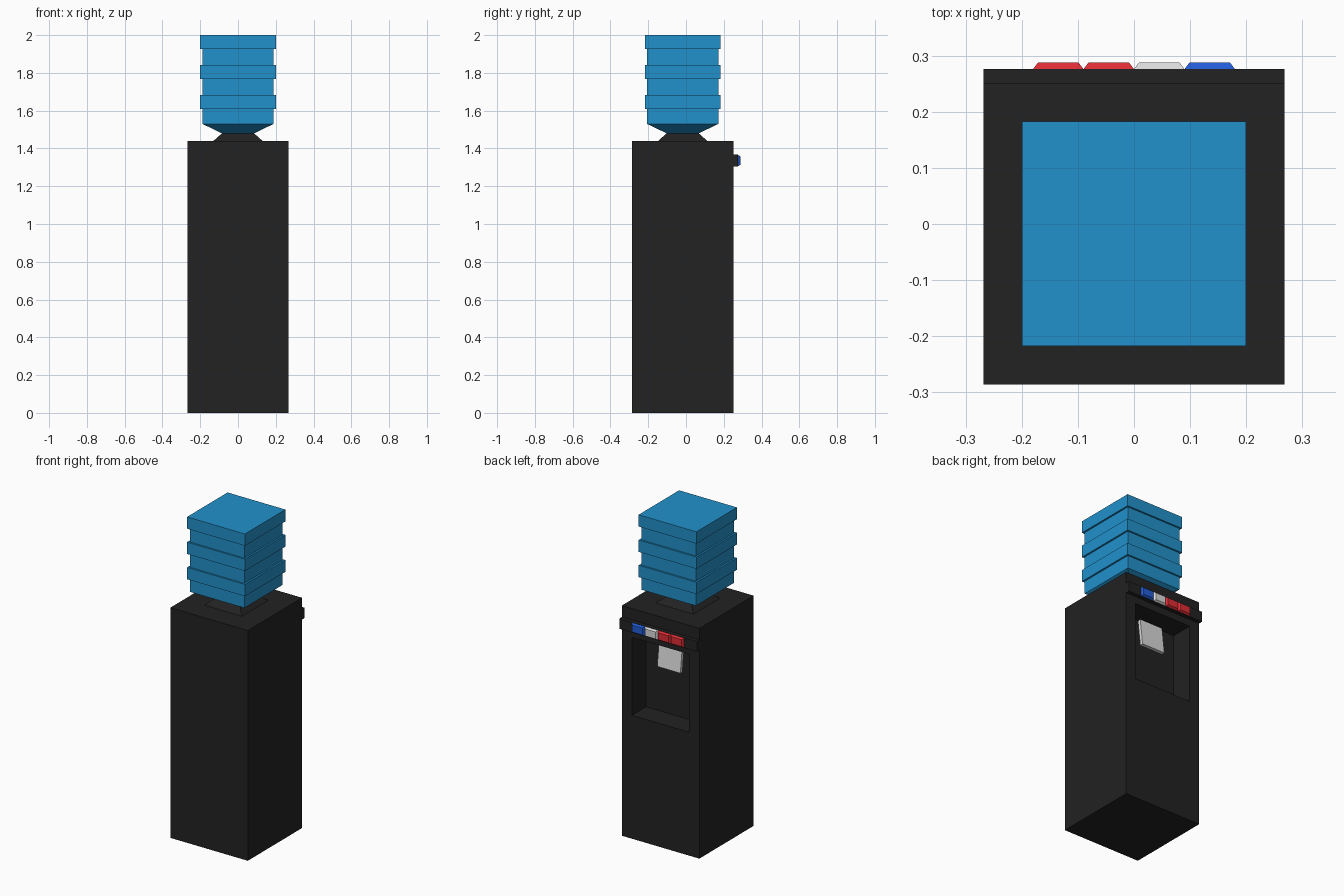
import bpy, bmesh
from math import radians
from mathutils import Matrix

if "Cube" in bpy.data.objects:
    bpy.data.objects.remove(bpy.data.objects["Cube"], do_unlink=True)


def material(name, r, g, b):
    m = bpy.data.materials.new(name)
    m.use_nodes = True
    m.diffuse_color = (r, g, b, 1)
    m.node_tree.nodes["Principled BSDF"].inputs["Base Color"].default_value = (r, g, b, 1)
    return m


BLACK = material("black plastic", 0.016, 0.016, 0.016)
WATER = material("bottle blue", 0.016, 0.285, 0.6)
RED = material("button red", 0.73, 0.027, 0.035)
BLUE = material("button blue", 0.016, 0.107, 0.68)
GREY = material("light grey", 0.7, 0.7, 0.7)


def finish(name, bm, mat):
    bmesh.ops.recalc_face_normals(bm, faces=bm.faces)
    mesh = bpy.data.meshes.new(name)
    bm.to_mesh(mesh)
    bm.free()
    mesh.materials.append(mat)
    obj = bpy.data.objects.new(name, mesh)
    bpy.context.collection.objects.link(obj)
    return obj


def loft(name, rings, mat, centre, turn=0):
    """Stack rectangles (half width, half depth, height), tilt about x, place."""
    bm = bmesh.new()
    loops = [[bm.verts.new((sx * hx, sy * hy, z))
              for sx, sy in ((-1, -1), (1, -1), (1, 1), (-1, 1))]
             for hx, hy, z in rings]
    for low, high in zip(loops, loops[1:]):
        for i in range(4):
            j = (i + 1) % 4
            bm.faces.new((low[i], low[j], high[j], high[i]))
    bm.faces.new(loops[0][::-1])
    bm.faces.new(loops[-1])
    bm.transform(Matrix.Translation(centre) @ Matrix.Rotation(radians(turn), 4, "X"))
    return finish(name, bm, mat)


MID_Y = -0.0175     # depth centre of cabinet and bottle
BACK_Y = 0.251      # face that carries the dispenser

# Cabinet with recessed dispensing niche
bm = bmesh.new()
bmesh.ops.create_cube(bm, size=1)
bm.transform(Matrix.Translation((0, MID_Y, 0.72)) @ Matrix.Diagonal((0.536, 0.537, 1.44, 1)))
panel = max(bm.faces, key=lambda f: f.calc_center_median().y)
bmesh.ops.inset_individual(bm, faces=[panel], thickness=0.07)
for v in panel.verts:
    v.co.x = 0.198 if v.co.x > 0 else -0.198
    v.co.z = 1.26 if v.co.z > 0.72 else 0.772
niche = bmesh.ops.extrude_discrete_faces(bm, faces=[panel])["faces"][0]
bmesh.ops.translate(bm, verts=niche.verts, vec=(0, -0.14, 0))
finish("cabinet", bm, BLACK)

# Control bar across the cabinet
loft("control_bar", [(0.268, 0.032, 0), (0.268, 0.032, 0.025)], BLACK,
     (0, BACK_Y, 1.336), -90)

# Tapered buttons
for i, (label, mat) in enumerate((("hot", RED), ("warm", RED), ("plain", GREY), ("cold", BLUE))):
    loft(label + "_button", [(0.045, 0.03, 0), (0.036, 0.022, 0.012)], mat,
         (-0.135 + 0.09 * i, 0.276, 1.336), -90)

# Tilted push lever inside the niche
loft("push_lever", [(0.08, 0.085, -0.02), (0.08, 0.085, 0)], GREY, (0, 0.16, 1.163), -83)

# Collar and ribbed water bottle
loft("collar", [(0.13, 0.13, 1.44), (0.085, 0.085, 1.48)], BLACK, (0, MID_Y, 0))
wide, slim = 0.2, 0.189
profile = [(0.085, 1.48), (slim, 1.53)]
for base in (1.61, 1.768, 1.926):
    profile += [(slim, base), (wide, base), (wide, base + 0.074)]
    if base < 1.9:
        profile.append((slim, base + 0.074))
loft("water_bottle", [(r, r, z) for r, z in profile], WATER, (0, MID_Y, 0))
